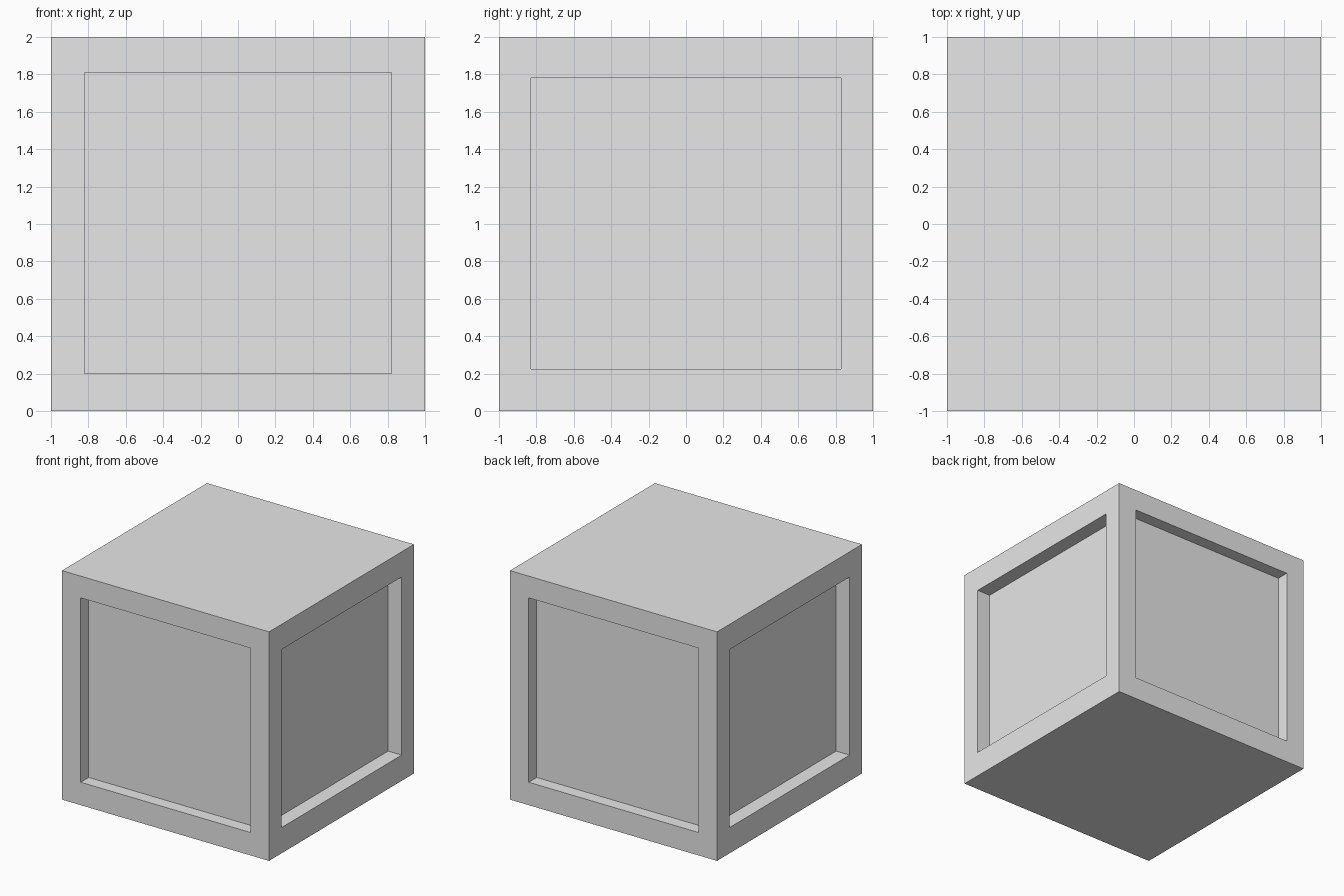
import bpy
from mathutils import Vector

cube = bpy.data.objects.get("Cube")
if cube:
    bpy.data.objects.remove(cube, do_unlink=True)

# Single plain grey
grey = bpy.data.materials.new("light_grey")
grey.use_nodes = True
COLOR = (0.8, 0.8, 0.8, 1.0)
grey.diffuse_color = COLOR
grey.node_tree.nodes["Principled BSDF"].inputs["Base Color"].default_value = COLOR


def box(name, low, high):
    """Axis-aligned box between two opposite corners."""
    low, high = Vector(low), Vector(high)
    bpy.ops.mesh.primitive_cube_add(size=1, location=(low + high) / 2)
    obj = bpy.context.object
    obj.name = name
    obj.scale = high - low
    bpy.ops.object.transform_apply(location=False, rotation=False, scale=True)
    obj.data.materials.append(grey)
    return obj


# Solid crate body with flat top and base
body = box("crate_body", (-1, -1, 0), (1, 1, 2))

# Shallow recessed panels: the front and back pair, then the two sides
DEPTH_Y, DEPTH_X, OUT = 0.11, 0.13, 1.2
cutters = []
for name, sign in (("front", -1), ("back", 1)):
    y0, y1 = sorted((sign * (1 - DEPTH_Y), sign * OUT))
    cutters.append(box(name + "_panel_cutter", (-0.82, y0, 0.2), (0.82, y1, 1.81)))
for name, sign in (("right", -1), ("left", 1)):
    x0, x1 = sorted((sign * (1 - DEPTH_X), sign * OUT))
    cutters.append(box(name + "_panel_cutter", (x0, -0.83, 0.225), (x1, 0.83, 1.78)))

# Cut the panels, then remove the cutters
bpy.context.view_layer.objects.active = body
for cutter in cutters:
    cutter.hide_render = True
    mod = body.modifiers.new("panel_recess", 'BOOLEAN')
    mod.operation = 'DIFFERENCE'
    mod.solver = 'EXACT'
    mod.object = cutter
    bpy.ops.object.modifier_apply(modifier=mod.name)
    bpy.data.objects.remove(cutter, do_unlink=True)
